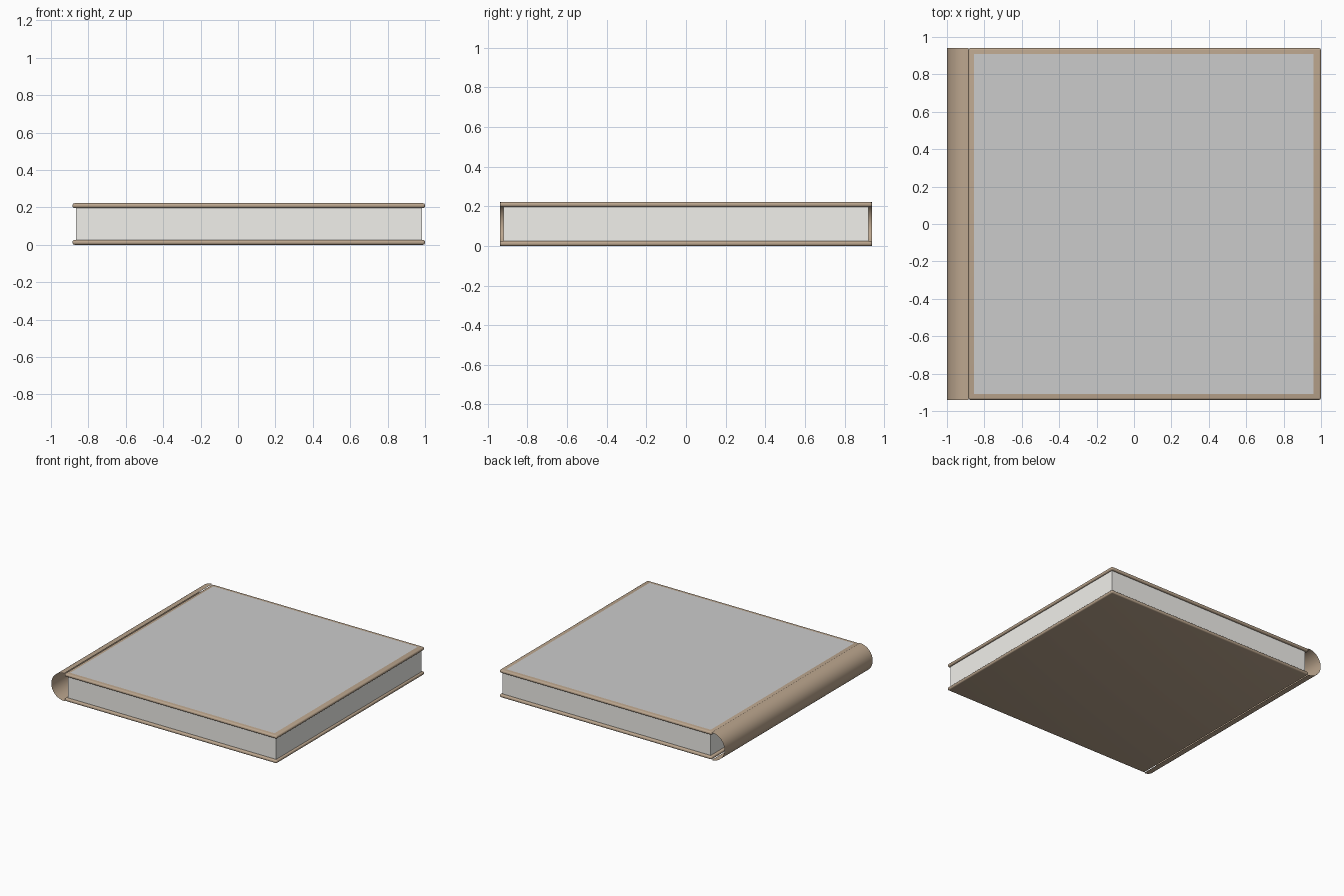
import bpy, bmesh, math

if "Cube" in bpy.data.objects:
    bpy.data.objects.remove(bpy.data.objects["Cube"])

H = 0.222          # total height
Y = 0.94           # half depth of covers
X0, X1 = -0.885, 1.0


def material(name, rgb):
    m = bpy.data.materials.new(name)
    m.diffuse_color = (*rgb, 1)
    m.use_nodes = True
    m.node_tree.nodes["Principled BSDF"].inputs["Base Color"].default_value = m.diffuse_color
    return m


brown = material("brown_cover", (0.50, 0.38, 0.27))
paper = material("paper", (0.88, 0.87, 0.83))


def finish(name, bm, mat=None, smooth=True):
    me = bpy.data.meshes.new(name)
    bm.to_mesh(me)
    bm.free()
    ob = bpy.data.objects.new(name, me)
    bpy.context.collection.objects.link(ob)
    if mat:
        me.materials.append(mat)
    if smooth:
        bpy.ops.object.select_all(action='DESELECT')
        ob.select_set(True)
        bpy.context.view_layer.objects.active = ob
        bpy.ops.object.shade_smooth_by_angle(angle=math.radians(40))
    return ob


def box(name, lo, hi, mat, bevel=0):
    bm = bmesh.new()
    bmesh.ops.create_cube(bm, size=1)
    for v in bm.verts:
        v.co = [(a + b) / 2 + c * (b - a) for a, b, c in zip(lo, hi, v.co)]
    if bevel:
        bmesh.ops.bevel(bm, geom=bm.edges[:], offset=bevel, segments=4,
                        profile=0.5, affect='EDGES')
    return finish(name, bm, mat)


# Two boards with rounded edges
T = 0.025
for name, z in (("bottom_cover", 0), ("top_cover", H - T)):
    box(name, (X0, -Y, z), (X1, Y, z + T), brown, 0.011)

# Page block
box("pages", (-0.865, -0.922, T - 0.005), (0.985, 0.922, H - T + 0.005), paper)

# Grey panel lying on the top cover
bm = bmesh.new()
bm.faces.new([bm.verts.new((x, y, H + 0.001)) for x, y in
              ((-0.855, -0.908), (0.96, -0.908), (0.96, 0.908), (-0.855, 0.908))])
finish("cover_panel", bm, smooth=False)

# Thin, open-ended rounded spine
bm = bmesh.new()
N = 24
rows = []
for i in range(N + 1):
    a = math.pi * (0.5 + i / N)
    x = X0 + (1 + X0) * math.cos(a)
    z = H / 2 + H / 2 * math.sin(a)
    rows.append([bm.verts.new((x, y, z)) for y in (-Y, Y)])
for a, b in zip(rows, rows[1:]):
    bm.faces.new((a[0], a[1], b[1], b[0]))
finish("spine", bm, brown)
